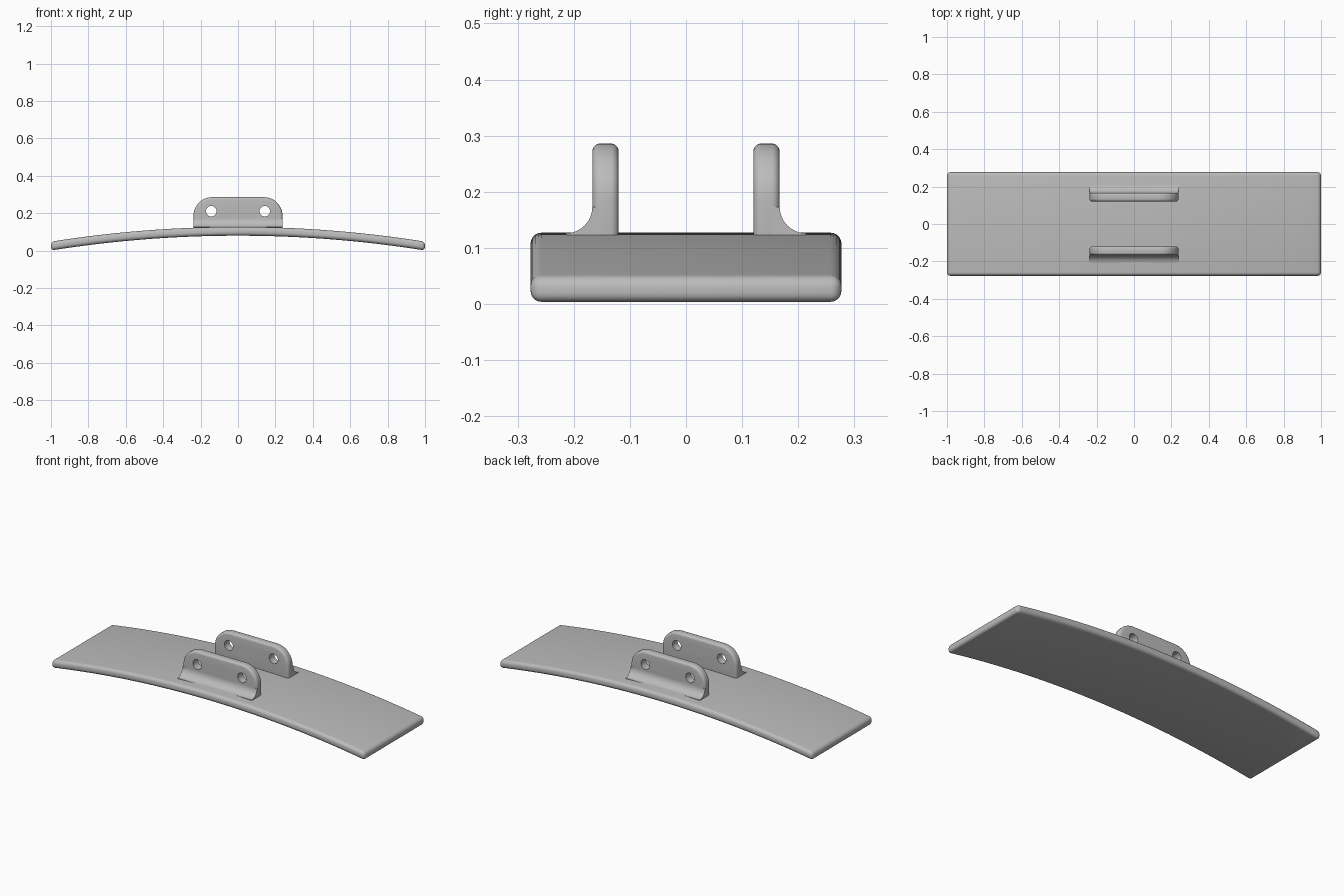
import bpy, bmesh, math
from mathutils import Vector

if "Cube" in bpy.data.objects:
    bpy.data.objects.remove(bpy.data.objects["Cube"])

# Single grey finish
grey = bpy.data.materials.new("plain_grey")
grey.use_nodes = True
colour = (0.5, 0.5, 0.5, 1)
grey.diffuse_color = colour
grey.node_tree.nodes["Principled BSDF"].inputs["Base Color"].default_value = colour

HALF, SAG, CROWN, THICK, WIDTH = 1.0, 0.079, 0.127, 0.047, 0.277
RADIUS = (HALF ** 2 + SAG ** 2) / (2 * SAG)


def top_z(x):
    return CROWN - RADIUS + math.sqrt(RADIUS ** 2 - x * x)


def prism(name, points, offset):
    """Extrude a closed outline of 3D points along an offset."""
    bm = bmesh.new()
    face = bm.faces.new([bm.verts.new(p) for p in points])
    moved = bmesh.ops.extrude_face_region(bm, geom=[face])["geom"]
    bmesh.ops.translate(bm, vec=offset, verts=[v for v in moved if isinstance(v, bmesh.types.BMVert)])
    bmesh.ops.recalc_face_normals(bm, faces=bm.faces)
    mesh = bpy.data.meshes.new(name)
    bm.to_mesh(mesh)
    bm.free()
    mesh.materials.append(grey)
    obj = bpy.data.objects.new(name, mesh)
    bpy.context.collection.objects.link(obj)
    return obj


def arc(cx, cz, r, start, end, steps):
    angles = [math.radians(start + (end - start) * i / steps) for i in range(steps + 1)]
    return [(cx + r * math.cos(a), cz + r * math.sin(a)) for a in angles]


def finish(obj, bevel=0, cutters=()):
    """Round the edges, cut the holes and smooth the shading."""
    bpy.ops.object.select_all(action="DESELECT")
    obj.select_set(True)
    bpy.context.view_layer.objects.active = obj
    if bevel:
        mod = obj.modifiers.new("rounding", "BEVEL")
        mod.width, mod.segments = bevel, 5
        mod.limit_method, mod.angle_limit = "ANGLE", math.radians(40)
        bpy.ops.object.modifier_apply(modifier=mod.name)
    for cutter in cutters:
        mod = obj.modifiers.new("hole", "BOOLEAN")
        mod.operation, mod.object, mod.solver = "DIFFERENCE", cutter, "EXACT"
        bpy.ops.object.modifier_apply(modifier=mod.name)
        bpy.data.objects.remove(cutter)
    bpy.ops.object.shade_smooth_by_angle(angle=math.radians(35))


# Curved plate, an arc swept across the width
xs = [HALF * (i / 24 - 1) for i in range(49)]
outline = [(x, -WIDTH, top_z(x)) for x in xs]
outline += [(x, -WIDTH, top_z(x) - THICK) for x in reversed(xs)]
finish(prism("curved_plate", outline, Vector((0, 2 * WIDTH, 0))), 0.019)

# Two drilled lugs, each with a concave fillet on its outer foot
LUG, TOP, CORNER, INNER, OUTER = 0.238, 0.286, 0.1, 0.12, 0.167
FILLET = 0.047
for side, label in ((-1, "front"), (1, "back")):
    shape = [(-LUG, 0.095), (LUG, 0.095)]
    shape += arc(LUG - CORNER, TOP - CORNER, CORNER, 0, 90, 12)
    shape += arc(CORNER - LUG, TOP - CORNER, CORNER, 90, 180, 12)
    lug = prism(label + "_lug", [(x, side * INNER, z) for x, z in shape],
                Vector((0, side * (OUTER - INNER), 0)))
    holes = []
    for x in (-0.143, 0.143):
        ring = arc(x, 0.211, 0.028, 0, 345, 23)
        hole = prism("hole_cutter", [(a, side * (INNER - 0.05), b) for a, b in ring],
                     Vector((0, side * 0.15, 0)))
        hole.hide_render = True
        holes.append(hole)
    finish(lug, 0.014, holes)

    curve = arc(OUTER + FILLET, CROWN - 0.001 + FILLET, FILLET, 180, 270, 10)
    foot = [(OUTER - 0.015, 0.1)] + [(OUTER - 0.015, curve[0][1])] + curve + [(curve[-1][0], 0.1)]
    fillet = prism(label + "_lug_fillet", [(-LUG, side * y, z) for y, z in foot],
                   Vector((2 * LUG, 0, 0)))
    finish(fillet)
